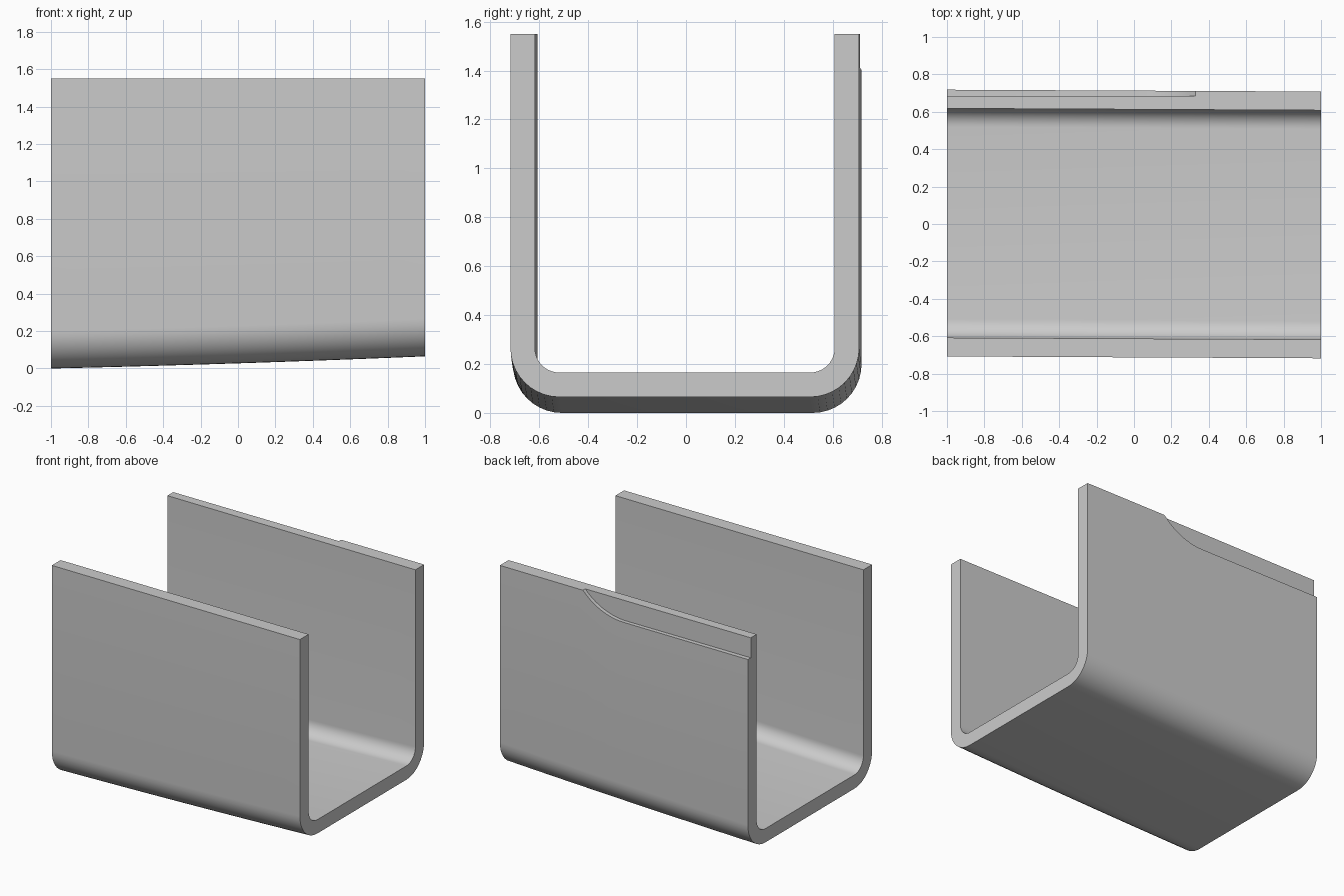
import bpy, bmesh
from math import sin, cos, pi, sqrt, radians

cube = bpy.data.objects.get("Cube")
if cube:
    bpy.data.objects.remove(cube)

TOP = 1.55          # height of the wall tops
HALF = 0.713        # half of the outer width
WALL = 0.1          # sheet thickness
RADIUS = 0.2        # outer bend radius
STATIONS = 16       # steps along the length
BEND = 10           # steps around each bend

grey = bpy.data.materials.new("plain grey")
grey.use_nodes = True
colour = (0.6, 0.6, 0.6, 1)
grey.diffuse_color = colour
grey.node_tree.nodes["Principled BSDF"].inputs["Base Color"].default_value = colour


def loft(name, rings):
    """Skin a row of matching closed rings and cap both ends."""
    bm = bmesh.new()
    rows = [[bm.verts.new(p) for p in ring] for ring in rings]
    count = len(rows[0])
    for a, b in zip(rows, rows[1:]):
        for i in range(count):
            j = (i + 1) % count
            bm.faces.new((a[i], a[j], b[j], b[i]))
    bm.faces.new(rows[0])
    bm.faces.new(rows[-1])
    bmesh.ops.recalc_face_normals(bm, faces=bm.faces)
    mesh = bpy.data.meshes.new(name)
    bm.to_mesh(mesh)
    bm.free()
    mesh.materials.append(grey)
    obj = bpy.data.objects.new(name, mesh)
    bpy.context.collection.objects.link(obj)
    return obj


def u_line(half, base, radius):
    """Open U outline from the front wall top round to the back wall top."""
    right = [(half - radius + radius * sin(t), base + radius - radius * cos(t))
             for t in (pi / 2 * i / BEND for i in range(BEND + 1))]
    right.append((half, TOP))
    return [(-y, z) for y, z in reversed(right)] + right


def section(x):
    """U section whose floor rises gently and drifts slightly sideways."""
    base = 0.0325 * (x + 1) - 0.005 * (1 - x * x)
    drift = -0.005 * x
    outline = u_line(HALF, base, RADIUS)
    outline += reversed(u_line(HALF - WALL, base + WALL, RADIUS - WALL))
    return [(x, y + drift, z) for y, z in outline]


# Bent channel
channel = loft("channel", [section(-1 + 2 * i / STATIONS) for i in range(STATIONS + 1)])

# Cutter for the shallow recess along the back wall top, with a curved run-out
LEDGE, START, DROP = 1.405, 0.33, TOP - 1.405
r = (START ** 2 + DROP ** 2) / (2 * DROP)
profile = [(-1.1, LEDGE)]
for i in range(13):
    x = START * i / 12
    profile.append((x, LEDGE + r - sqrt(r * r - x * x)))
profile += [(START, TOP + 0.1), (-1.1, TOP + 0.1)]
cutter = loft("recess_cutter", [[(x, y, z) for x, z in profile] for y in (0.685, 0.8)])
cutter.hide_render = True

cut = channel.modifiers.new("recess", "BOOLEAN")
cut.operation = "DIFFERENCE"
cut.solver = "EXACT"
cut.object = cutter

bpy.ops.object.select_all(action="DESELECT")
channel.select_set(True)
bpy.context.view_layer.objects.active = channel
bpy.ops.object.modifier_apply(modifier=cut.name)
bpy.data.objects.remove(cutter)
bpy.ops.object.shade_smooth_by_angle(angle=radians(25))
